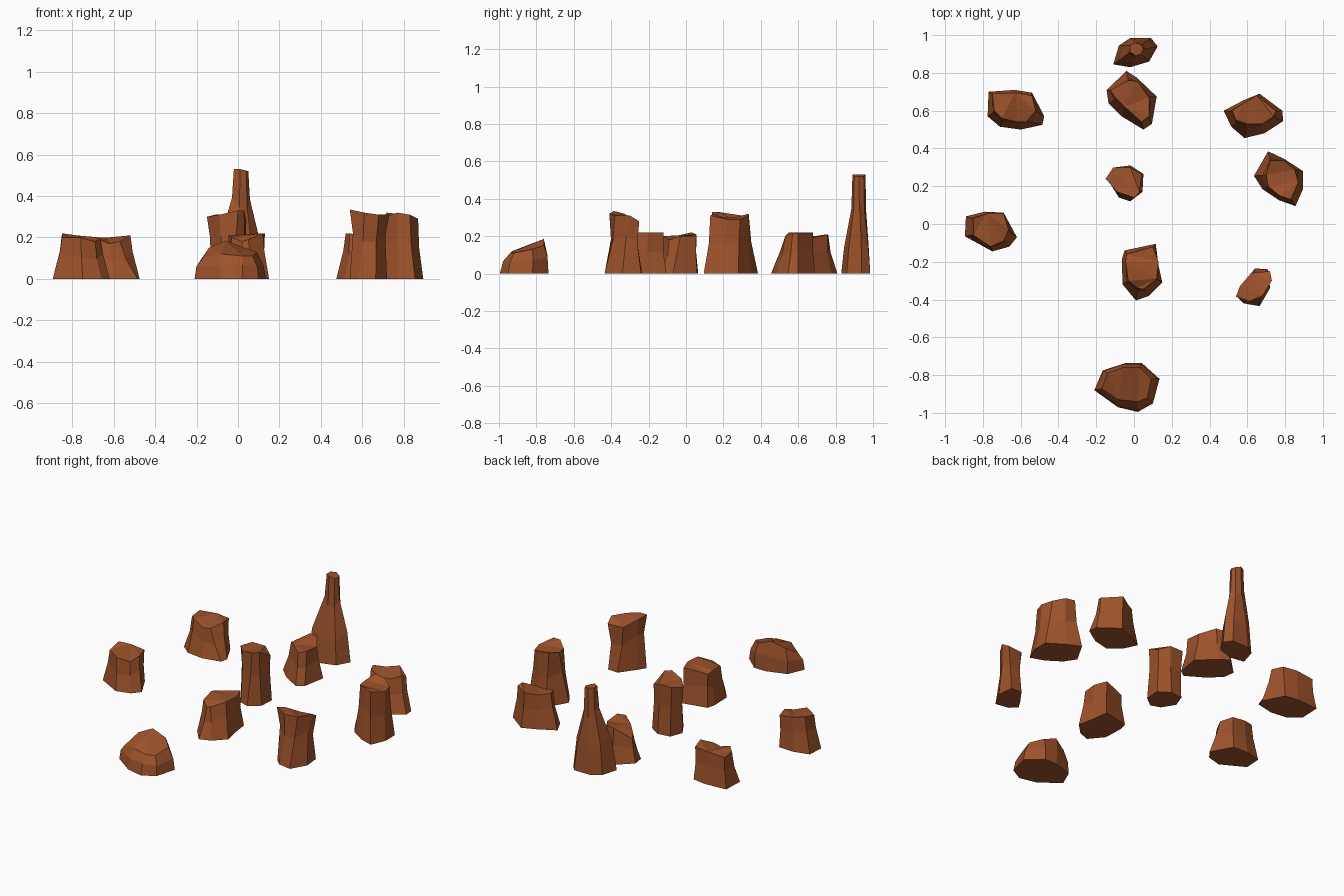
import bpy, bmesh
from mathutils import Vector

stone = bpy.data.materials.new("red_stone")
stone.diffuse_color = (0.34, 0.085, 0.024, 1)


def rock(name, base, top, waist=((0.55, 0.6, 0.95),)):
    """Loft a flat base outline to an uneven top outline.
    Each waist is (height fraction, blend from base to top, scale)."""
    low = [Vector((x, y, 0)) for x, y in base]
    high = [Vector(p) for p in top]
    rings = [low]
    for height, blend, scale in waist:
        ring = [a.lerp(b, blend) for a, b in zip(low, high)]
        mid = sum(ring, Vector()) / len(ring)
        ring = [mid + (p - mid) * scale for p in ring]
        for i, p in enumerate(ring):
            p.z = high[i].z * (height + (0.06 if i % 3 == 0 else -0.03))
        rings.append(ring)
    rings.append(high)
    bm = bmesh.new()
    loops = [[bm.verts.new(p) for p in ring] for ring in rings]
    n = len(low)
    for a, b in zip(loops, loops[1:]):
        for i in range(n):
            j = (i + 1) % n
            bm.faces.new((a[i], a[j], b[j], b[i]))
    bm.faces.new(loops[0])
    cap = bm.faces.new(loops[-1])
    bmesh.ops.triangulate(bm, faces=[cap])
    bmesh.ops.recalc_face_normals(bm, faces=bm.faces)
    mesh = bpy.data.meshes.new(name)
    bm.to_mesh(mesh)
    bm.free()
    mesh.materials.append(stone)
    bpy.context.collection.objects.link(bpy.data.objects.new(name, mesh))


# Tall spire at the back
rock("spire",
     [(-.11, .845), (-.02, .83), (.08, .86), (.125, .94), (.09, .985), (-.02, .985), (-.08, .945)],
     [(-.02, .91, .53), (.01, .89, .53), (.04, .90, .52), (.05, .925, .52), (.04, .95, .52),
      (.01, .96, .53), (-.02, .945, .53)],
     ((.3, .2, .95), (.68, .9, 1.0)))

# Squat rocks behind
rock("back_rock",
     [(-.145, .71), (-.04, .81), (.015, .775), (.12, .675), (.095, .53), (.05, .5), (-.065, .57), (-.135, .64)],
     [(-.125, .71, .15), (-.03, .76, .21), (.02, .755, .21), (.08, .67, .19), (.08, .57, .20),
      (.04, .54, .19), (-.05, .62, .19), (-.10, .67, .17)])
rock("back_left_rock",
     [(-.77, .70), (-.63, .71), (-.54, .695), (-.475, .57), (-.485, .525), (-.6, .5), (-.71, .515), (-.775, .57)],
     [(-.75, .69, .19), (-.63, .695, .20), (-.54, .68, .20), (-.52, .60, .21), (-.57, .54, .18),
      (-.62, .54, .17), (-.70, .56, .20), (-.74, .60, .19)])
rock("back_right_rock",
     [(.475, .60), (.58, .655), (.665, .69), (.785, .6), (.79, .545), (.69, .48), (.585, .455), (.515, .515)],
     [(.52, .60, .22), (.58, .64, .21), (.65, .68, .22), (.75, .60, .21), (.74, .57, .22),
      (.68, .53, .20), (.60, .53, .20), (.54, .55, .22)])

# Column rocks
rock("right_column",
     [(.635, .255), (.71, .385), (.795, .345), (.895, .28), (.895, .185), (.855, .095), (.77, .125), (.68, .185)],
     [(.70, .26, .30), (.72, .335, .32), (.79, .335, .31), (.85, .29, .29), (.87, .22, .29),
      (.83, .13, .31), (.77, .15, .32), (.71, .20, .30)])
rock("front_right_column",
     [(.57, -.33), (.64, -.235), (.71, -.24), (.72, -.34), (.665, -.435), (.58, -.42), (.54, -.38)],
     [(.56, -.33, .32), (.62, -.26, .28), (.72, -.25, .28), (.73, -.30, .31), (.68, -.38, .31),
      (.61, -.41, .32), (.54, -.385, .335)],
     ((.6, .6, .84),))
rock("middle_column",
     [(-.13, .22), (-.10, .30), (-.02, .31), (.05, .265), (.045, .17), (-.02, .12), (-.08, .14)],
     [(-.15, .24, .30), (-.11, .30, .31), (-.02, .30, .31), (.04, .265, .28), (.03, .17, .33),
      (0, .14, .33), (-.09, .17, .31)],
     ((.6, .6, .93),))

# Squat rocks to the left, middle and front
rock("left_rock",
     [(-.89, .04), (-.79, .065), (-.69, .06), (-.62, -.07), (-.66, -.12), (-.75, -.145), (-.895, -.065)],
     [(-.85, .03, .22), (-.78, .055, .21), (-.69, .055, .20), (-.665, -.03, .20), (-.69, -.09, .18),
      (-.76, -.12, .20), (-.85, -.06, .20)])
rock("middle_rock",
     [(-.05, -.14), (.115, -.105), (.13, -.22), (.15, -.31), (.08, -.38), (.01, -.405), (-.06, -.32), (-.065, -.19)],
     [(-.04, -.16, .20), (.10, -.12, .22), (.13, -.20, .22), (.12, -.29, .22), (.05, -.345, .19),
      (.02, -.34, .18), (-.03, -.30, .20), (-.045, -.20, .21)])
rock("front_boulder",
     [(-.21, -.88), (-.165, -.775), (-.04, -.735), (.04, -.735), (.135, -.82), (.10, -.95), (.02, -.995), (-.085, -.97)],
     [(-.17, -.87, .10), (-.14, -.79, .15), (-.06, -.76, .185), (.03, -.76, .15), (.09, -.82, .13),
      (.07, -.92, .11), (.02, -.94, .11), (-.08, -.93, .12)],
     ((.55, .4, 1.04),))
